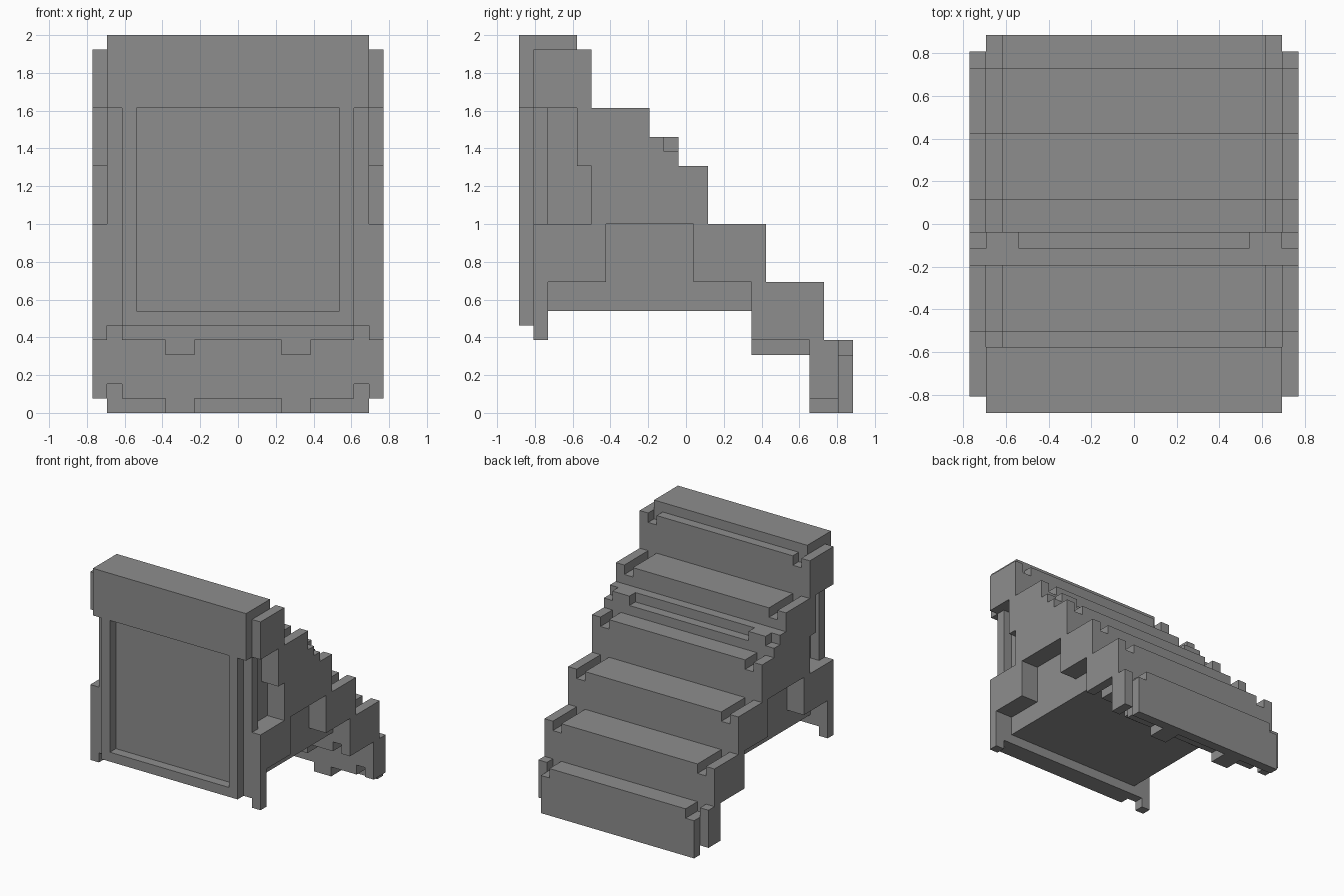
import bpy, bmesh

if "Cube" in bpy.data.objects:
    bpy.data.objects.remove(bpy.data.objects["Cube"], do_unlink=True)

U = 1 / 13      # one block of the blocky grid
MID = 11.5      # half of the depth, in blocks

grey = bpy.data.materials.new("plain_grey")
grey.use_nodes = True
grey.diffuse_color = (0.27, 0.27, 0.27, 1)
grey.node_tree.nodes["Principled BSDF"].inputs["Base Color"].default_value = (0.27, 0.27, 0.27, 1)


def slab(name, x0, x1, profile):
    """Extrude a side profile of (depth, height) points from x0 to x1."""
    bm = bmesh.new()
    face = bm.faces.new([bm.verts.new((x0 * U, (y - MID) * U, z * U)) for y, z in profile])
    new = bmesh.ops.extrude_face_region(bm, geom=[face])["geom"]
    moved = [v for v in new if isinstance(v, bmesh.types.BMVert)]
    bmesh.ops.translate(bm, vec=((x1 - x0) * U, 0, 0), verts=moved)
    bmesh.ops.recalc_face_normals(bm, faces=bm.faces)
    mesh = bpy.data.meshes.new(name)
    bm.to_mesh(mesh)
    bm.free()
    mesh.materials.append(grey)
    obj = bpy.data.objects.new(name, mesh)
    bpy.context.collection.objects.link(obj)
    return obj


def box(name, x0, x1, y0, y1, z0, z1):
    return slab(name, x0, x1, [(y0, z0), (y1, z0), (y1, z1), (y0, z1)])


def stairs(drop=0):
    """Stepped upper edge from the lowest tread to the second highest one."""
    points = []
    for back, top in ((22, 5), (21, 9), (17, 13), (13, 17)):
        points += [(back, top - drop)]
        points += [({22: 21, 21: 17, 17: 13, 13: 11}[back], top - drop)]
    return points


ledge = [(11, 18), (10, 18), (10, 19), (9, 19)]
arch = [(2, 9), (6, 9), (6, 13), (12, 13), (12, 9), (16, 9)]

# Solid flight of steps
slab("step_core", -8, 8,
     [(2, 7), (16, 7), (16, 5), (20, 5), (20, 1), (22, 1)] + stairs() + ledge
     + [(9, 21), (5, 21), (5, 25), (2, 25)])

# Outer stringers and the recessed strips joining them to the steps
plate = ([(1, 5), (2, 5)] + arch + [(16, 5), (20, 5), (20, 1), (22, 1)] + stairs() + ledge
         + [(9, 21), (5, 21), (5, 25), (1, 25), (1, 21), (4, 21), (4, 17), (5, 17), (5, 13), (1, 13)])
strip = (arch + [(16, 6), (20, 6), (20, 2), (22, 2)] + stairs(1) + ledge
         + [(9, 20), (5, 20), (5, 24), (4, 24), (4, 17), (5, 17), (5, 13), (2, 13)])

for side, s in (("left", 1), ("right", -1)):
    slab("stringer_" + side, 9 * s, 10 * s, plate)
    slab("joining_strip_" + side, 8 * s, 9 * s, strip)
    box("ledge_nub_" + side, 7 * s, 9 * s, 10, 11, 18, 19)
    box("frame_stile_" + side, 7 * s, 8 * s, 0, 1, 6, 21)
    box("under_rib_" + side, 3 * s, 5 * s, 16, 20, 4, 5)
    box("foot_" + side, 3 * s, 5 * s, 20, 22, 0, 1)

# Tall front: header, back board and lower frame rail
box("header", -9, 9, 0, 4, 21, 26)
box("front_board", -9, 9, 1, 2, 6, 21)
box("frame_rail", -7, 7, 0, 1, 6, 7)

# Lowest riser at the back
box("bottom_riser", -9, 9, 22, 23, 0, 4)
box("bottom_riser_lip", -8, 8, 22, 23, 4, 5)
